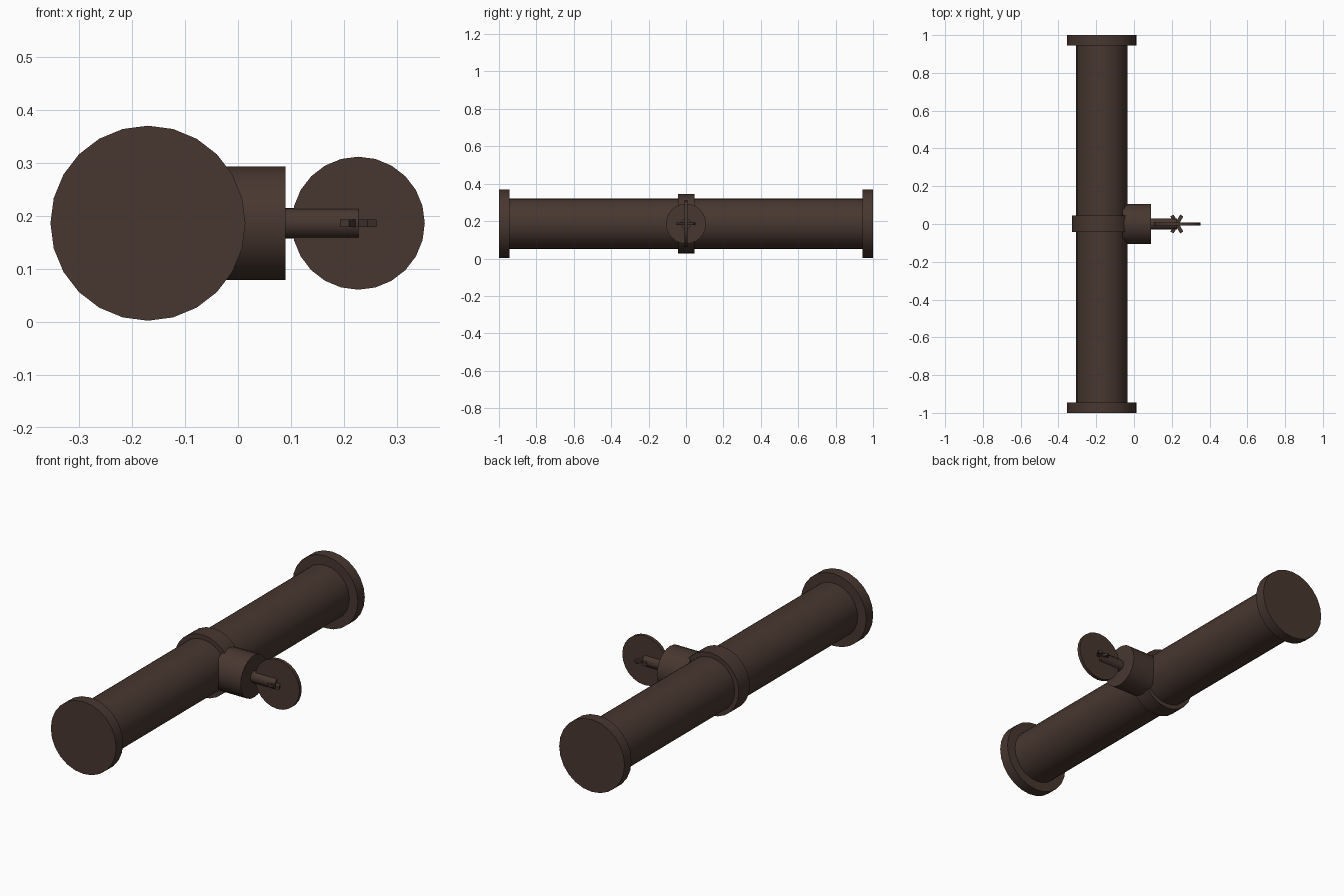
import bpy
import math

if "Cube" in bpy.data.objects:
    bpy.data.objects.remove(bpy.data.objects["Cube"])

CX, CZ = -0.17, 0.186      # main pipe axis
WX = 0.227                 # hand wheel centre

iron = bpy.data.materials.new("dark brown iron")
iron.diffuse_color = (0.064, 0.038, 0.029, 1)
iron.use_nodes = True
iron.node_tree.nodes["Principled BSDF"].inputs["Base Color"].default_value = iron.diffuse_color


def finish(name):
    o = bpy.context.object
    o.name = name
    o.data.materials.append(iron)
    bpy.ops.object.transform_apply(location=False, rotation=True, scale=True)
    bpy.ops.object.shade_smooth_by_angle(angle=math.radians(30))
    return o


def cyl(name, axis, r, a, b, x=CX):
    """Cylinder from a to b along the x or y axis at height CZ."""
    mid = (a + b) / 2
    if axis == 'y':
        loc, rot = (x, mid, CZ), (math.pi / 2, 0, 0)
    else:
        loc, rot = (mid, 0, CZ), (0, math.pi / 2, 0)
    bpy.ops.mesh.primitive_cylinder_add(vertices=24, radius=r, depth=b - a,
                                        location=loc, rotation=rot)
    return finish(name)


# Main pipe with end flanges and a middle collar
cyl("main_pipe", 'y', 0.136, -0.99, 0.99)
cyl("front_flange", 'y', 0.184, -1.0, -0.944)
cyl("back_flange", 'y', 0.184, 0.944, 1.0)
cyl("middle_collar", 'y', 0.159, -0.043, 0.045)

# Valve body and stem
cyl("valve_body", 'x', 0.107, -0.06, 0.09)
cyl("valve_stem", 'x', 0.0285, 0.08, WX)

# Thin hand wheel disc with two crossed bars
cyl("hand_wheel", 'y', 0.1255, -0.009, 0.009, WX)
for i, ang in enumerate((60, -60)):
    bpy.ops.mesh.primitive_cube_add(size=1, location=(WX, 0, CZ),
                                    rotation=(0, 0, math.radians(ang)))
    bpy.context.object.scale = (0.104, 0.0195, 0.014)
    finish(f"wheel_bar_{i + 1}")
